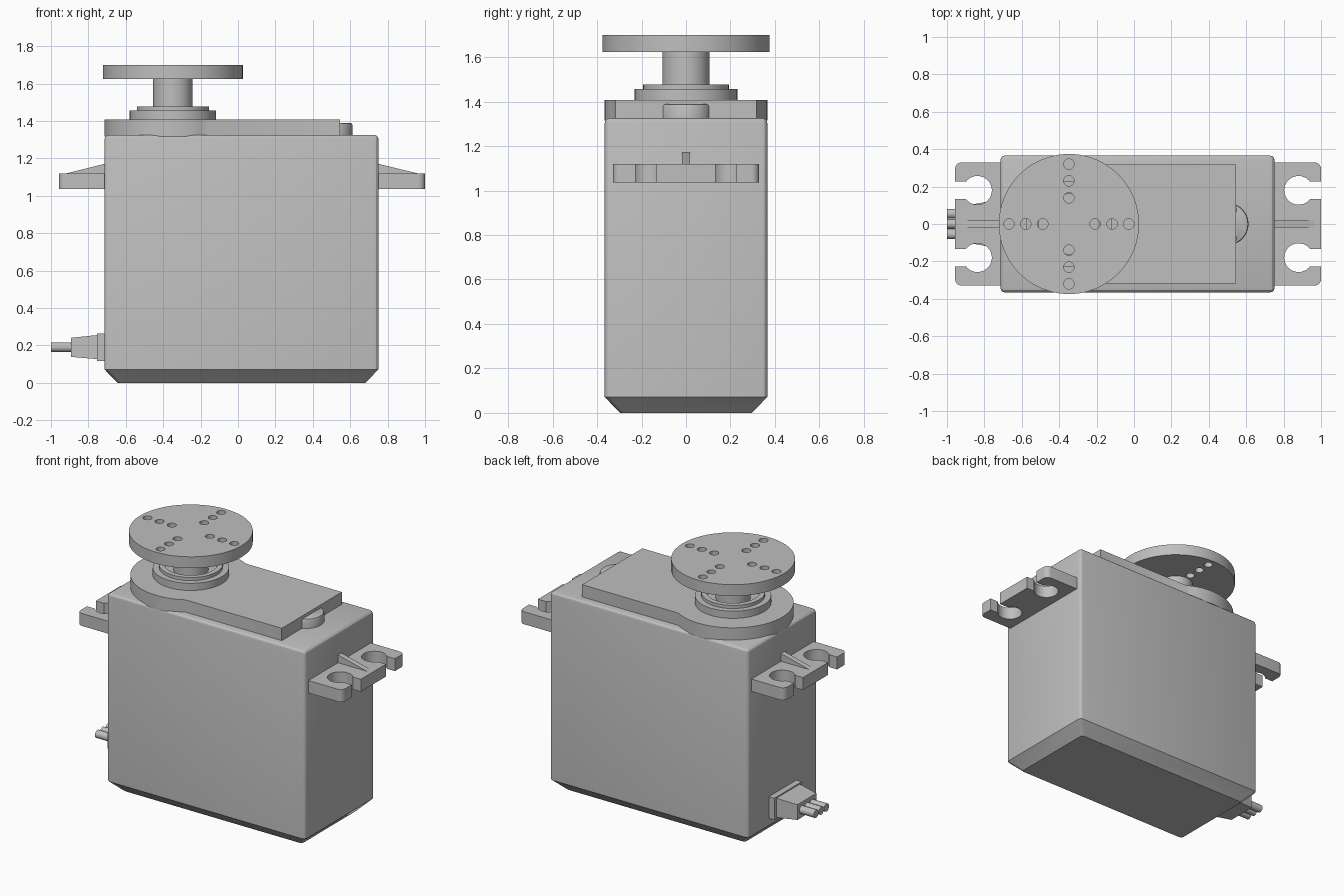
import bpy, bmesh
from math import sin, cos, pi, atan2, asin, sqrt
from mathutils import Vector

if "Cube" in bpy.data.objects:
    bpy.data.objects.remove(bpy.data.objects["Cube"])

GREY = (0.52, 0.52, 0.52, 1)
grey = bpy.data.materials.new("plain grey")
grey.use_nodes = True
grey.diffuse_color = GREY
grey.node_tree.nodes["Principled BSDF"].inputs["Base Color"].default_value = GREY

AXIS_X = -0.348   # output shaft position
TOP = 1.326       # top of the case


def finish(name, bm, smooth=True):
    bmesh.ops.recalc_face_normals(bm, faces=bm.faces)
    mesh = bpy.data.meshes.new(name)
    bm.to_mesh(mesh)
    bm.free()
    mesh.materials.append(grey)
    obj = bpy.data.objects.new(name, mesh)
    bpy.context.collection.objects.link(obj)
    if smooth:
        bpy.ops.object.select_all(action="DESELECT")
        obj.select_set(True)
        bpy.context.view_layer.objects.active = obj
        bpy.ops.object.shade_smooth_by_angle(angle=0.5)
    return obj


def arc(cx, cy, r, start, end, n):
    return [(cx + r * cos(start + (end - start) * i / n),
             cy + r * sin(start + (end - start) * i / n)) for i in range(n + 1)]


def prism(bm, outline, z0, z1):
    """Extrude a flat outline upwards; returns the top face."""
    base = bm.faces.new([bm.verts.new((x, y, z0)) for x, y in outline])
    ext = bmesh.ops.extrude_face_region(bm, geom=[base], use_keep_orig=True)["geom"]
    bmesh.ops.translate(bm, vec=(0, 0, z1 - z0),
                        verts=[v for v in ext if isinstance(v, bmesh.types.BMVert)])
    return next(f for f in ext if isinstance(f, bmesh.types.BMFace))


def disc(bm, x, y, r, z0, z1, n):
    prism(bm, arc(x, y, r, 0, 2 * pi, n)[:-1], z0, z1)


def loft(bm, rings):
    """Skin a list of equal-length rings and cap both ends."""
    loops = [[bm.verts.new(p) for p in ring] for ring in rings]
    n = len(loops[0])
    for a, b in zip(loops, loops[1:]):
        for i in range(n):
            j = (i + 1) % n
            bm.faces.new((a[i], a[j], b[j], b[i]))
    bm.faces.new(loops[0][::-1])
    bm.faces.new(loops[-1])


# Case: rounded box with a chamfered foot
bm = bmesh.new()
x0, x1, hy, foot = -0.714, 0.751, 0.366, 0.072
prism(bm, [(x0, -hy), (x1, -hy), (x1, hy), (x0, hy)], foot, TOP)
bmesh.ops.bevel(bm, geom=[e for e in bm.edges if max(v.co.z for v in e.verts) > foot + 0.01],
                offset=0.024, segments=3, profile=0.5, affect="EDGES")
bmesh.ops.recalc_face_normals(bm, faces=bm.faces)
bottom = min(bm.faces, key=lambda f: f.calc_center_median().z)
ext = bmesh.ops.extrude_face_region(bm, geom=[bottom])["geom"]
cx = (x0 + x1) / 2
for v in [g for g in ext if isinstance(g, bmesh.types.BMVert)]:
    v.co = ((v.co.x - cx) * 0.904 + cx, v.co.y * 0.812, 0)
if bottom.is_valid:
    bm.faces.remove(bottom)
finish("case", bm)

# Raised gear cover: round end merging into a rectangle
bm = bmesh.new()
r, half = 0.366, 0.317
a = asin(half / r)
prism(bm, arc(AXIS_X, 0, r, a, 2 * pi - a, 40) + [(0.545, -half), (0.545, half)],
      TOP - 0.01, 1.408)
finish("gear_cover", bm)

# Half-round bump at the end of the cover
bm = bmesh.new()
a = asin(0.105 / 0.114)
top = prism(bm, arc(0.498, 0, 0.114, -a, a, 20), TOP - 0.01, 1.39)
bmesh.ops.bevel(bm, geom=list(top.edges), offset=0.012, segments=2, profile=0.5,
                affect="EDGES")
finish("cover_bump", bm)

# Stepped bearing collar with a recess, and the shaft rising from it
bm = bmesh.new()
profile = [(0.231, 1.4), (0.231, 1.456), (0.193, 1.456), (0.193, 1.477),
           (0.16, 1.477), (0.16, 1.44), (0.1, 1.44)]
loft(bm, [[(x, y, z) for x, y in arc(AXIS_X, 0, r, 0, 2 * pi, 48)[:-1]]
          for r, z in profile])
finish("bearing_collar", bm)
bm = bmesh.new()
disc(bm, AXIS_X, 0, 0.106, 1.43, 1.63, 40)
finish("output_shaft", bm)

# Round horn with a cross of through holes
bm = bmesh.new()
disc(bm, AXIS_X, 0, 0.375, 1.624, 1.7, 48)
horn = finish("horn_disc", bm, False)
bm = bmesh.new()
for d in (0.14, 0.231, 0.32):
    for k in range(4):
        disc(bm, AXIS_X + d * cos(k * pi / 2), d * sin(k * pi / 2), 0.028, 1.55, 1.75, 20)
cutter = finish("horn_hole_cutter", bm, False)
cutter.hide_render = True
mod = horn.modifiers.new("holes", "BOOLEAN")
mod.operation, mod.solver, mod.object = "DIFFERENCE", "EXACT", cutter
bpy.ops.object.select_all(action="DESELECT")
bpy.context.view_layer.objects.active = horn
horn.select_set(True)
bpy.ops.object.modifier_apply(modifier=mod.name)
bpy.data.objects.remove(cutter)
bpy.ops.object.shade_smooth_by_angle(angle=0.5)

# Mounting ears with open keyhole slots and a sloping rib
for name, side, wall, tip in (("left", 1, 0.751, 1.0), ("right", -1, 0.714, 0.957)):
    hole_x, hole_y, hole_r, slot, c = tip - 0.12, 0.18, 0.077, 0.047, 0.035
    a = asin(slot / hole_r)
    # outline of the +y half, from the middle of the tip to the wall
    half = [(tip, hole_y - slot)]
    half += arc(hole_x, hole_y, hole_r, -a, a - 2 * pi, 28)
    half += [(tip, hole_y + slot)]
    half += arc(tip - c, 0.329 - c, c, 0, pi / 2, 6) + [(wall - 0.02, 0.329)]
    outline = half + [(x, -y) for x, y in reversed(half)]
    bm = bmesh.new()
    prism(bm, [(side * x, y) for x, y in outline], 1.036, 1.119)
    finish(name + "_mounting_ear", bm)

    bm = bmesh.new()
    tri = [(wall - 0.02, 1.11), (wall - 0.02, 1.175), (wall, 1.171),
           (tip - 0.035, 1.119), (tip - 0.035, 1.11)]
    loft(bm, [[(side * x, y, z) for x, z in tri] for y in (-0.018, 0.018)])
    finish(name + "_ear_rib", bm, False)


# Cable exit: flange, tapered boot and three wires
def rect(x, hy, z0, z1):
    return [(x, -hy, z0), (x, hy, z0), (x, hy, z1), (x, -hy, z1)]


bm = bmesh.new()
loft(bm, [rect(-0.70, 0.145, 0.118, 0.264), rect(-0.754, 0.145, 0.118, 0.264)])
finish("cable_flange", bm, False)
bm = bmesh.new()
loft(bm, [rect(-0.75, 0.125, 0.127, 0.256), rect(-0.893, 0.1, 0.139, 0.241)])
finish("cable_boot", bm, False)
for i, name in enumerate(("right_wire", "middle_wire", "left_wire")):
    bm = bmesh.new()
    circle = arc((i - 1) * 0.055, 0.191, 0.026, 0, 2 * pi, 20)[:-1]
    loft(bm, [[(x, y, z) for y, z in circle] for x in (-0.88, -1.0)])
    finish(name, bm)
